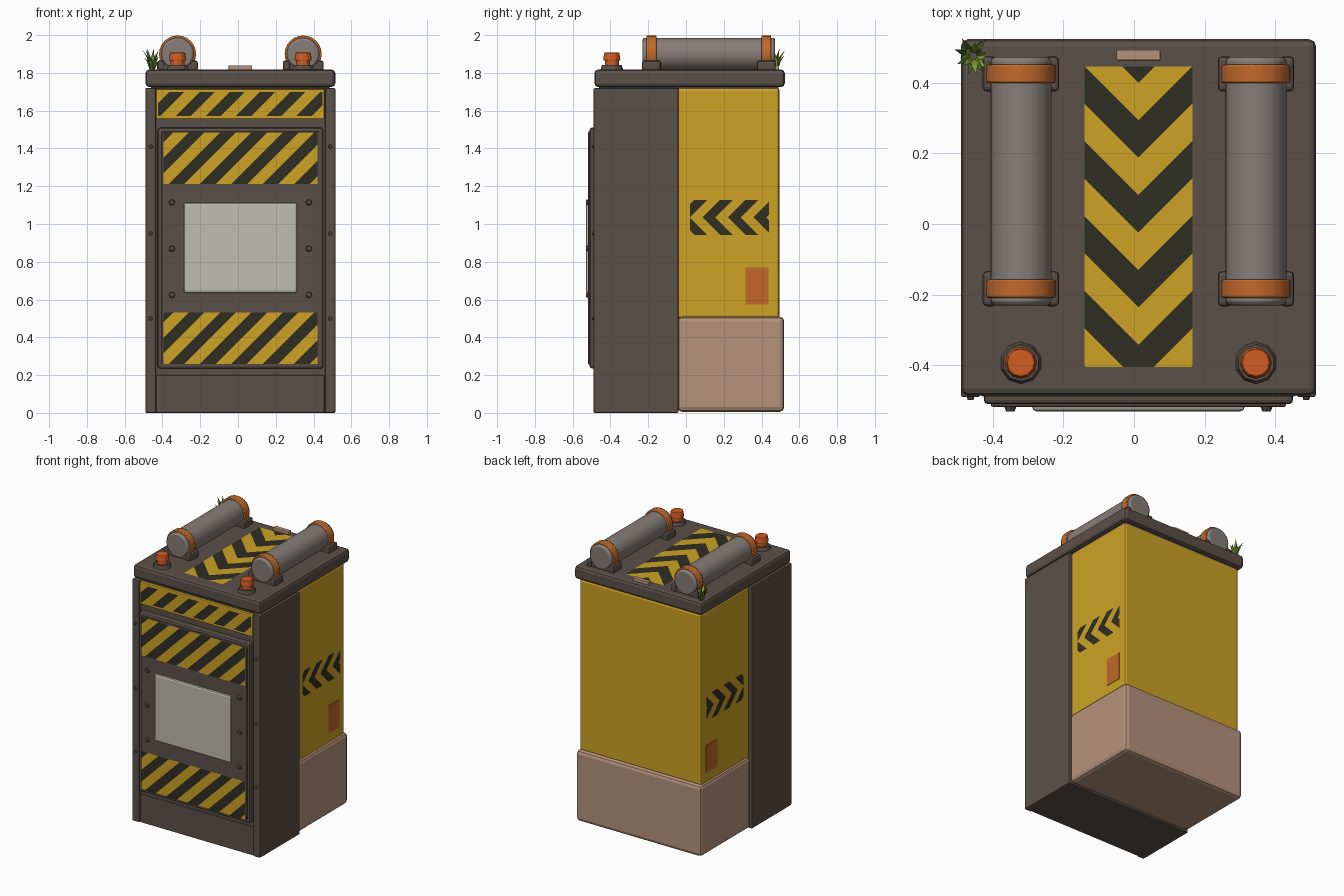
import bpy, bmesh, math, random
from mathutils import Vector, Matrix

if "Cube" in bpy.data.objects:
    bpy.data.objects.remove(bpy.data.objects["Cube"], do_unlink=True)

CX = 0.0125  # centre line of the cabinet
X, Y, Z = Vector((1, 0, 0)), Vector((0, 1, 0)), Vector((0, 0, 1))


def material(name, *rgb):
    lin = [((c / 255 + 0.055) / 1.055) ** 2.4 for c in rgb] + [1]
    m = bpy.data.materials.new(name)
    m.use_nodes = True
    m.diffuse_color = lin
    bsdf = m.node_tree.nodes["Principled BSDF"]
    bsdf.inputs["Base Color"].default_value = lin
    bsdf.inputs["Roughness"].default_value = 0.7
    return m


charcoal = material("charcoal metal", 92, 80, 73)
mustard = material("mustard paint", 205, 162, 36)
black = material("stripe black", 47, 46, 36)
beige = material("beige panel", 182, 146, 122)
grey = material("tank grey", 134, 125, 120)
copper = material("copper band", 194, 105, 42)
orange = material("beacon orange", 208, 92, 34)
pale = material("pale window", 192, 188, 178)
leaf = material("leaf green", 140, 170, 50)
dark_leaf = material("dark leaf green", 70, 98, 35)


def finish(bm, name, *mats, bevel=0, segments=2):
    mesh = bpy.data.meshes.new(name)
    bm.to_mesh(mesh)
    bm.free()
    ob = bpy.data.objects.new(name, mesh)
    bpy.context.collection.objects.link(ob)
    for m in mats:
        mesh.materials.append(m)
    if bevel:
        mod = ob.modifiers.new("edge", "BEVEL")
        mod.width, mod.segments, mod.limit_method = bevel, segments, "ANGLE"
    return ob


def smooth(ob):
    bpy.ops.object.select_all(action="DESELECT")
    ob.select_set(True)
    bpy.context.view_layer.objects.active = ob
    bpy.ops.object.shade_smooth_by_angle(angle=math.radians(40))


def box(name, xs, ys, zs, mat, bevel=0.0, segments=2):
    bm = bmesh.new()
    lo, hi = map(Vector, zip(xs, ys, zs))
    size = Matrix.Diagonal((*(hi - lo), 1))
    bmesh.ops.create_cube(bm, size=1, matrix=Matrix.Translation((lo + hi) / 2) @ size)
    return finish(bm, name, mat, bevel=bevel, segments=segments)


def rod(name, start, end, r1, mat, r2=None, sides=32, bevel=0.0):
    bm = bmesh.new()
    a, b = Vector(start), Vector(end)
    rot = (b - a).to_track_quat("Z", "Y").to_matrix().to_4x4()
    bmesh.ops.create_cone(bm, cap_ends=True, segments=sides, radius1=r1,
                          radius2=r1 if r2 is None else r2, depth=(b - a).length,
                          matrix=Matrix.Translation((a + b) / 2) @ rot)
    ob = finish(bm, name, mat, bevel=bevel)
    if sides > 12:
        smooth(ob)
    return ob


def striped(name, centre, u, v, w, h, halves, start, width):
    """Thin striped plate: each half is cut across its own stripe direction."""
    bm = bmesh.new()
    corners = [(-w, -h), (w, -h), (w, h), (-w, h)]
    bm.faces.new([bm.verts.new((a / 2, b / 2, 0)) for a, b in corners])
    if len(halves) > 1:
        bmesh.ops.bisect_plane(bm, geom=bm.verts[:] + bm.edges[:] + bm.faces[:],
                               plane_co=(0, 0, 0), plane_no=halves[0][1])
    for d, side in halves:
        d, side = Vector((*d, 0)), Vector(side)

        def mine():
            return [f for f in bm.faces if f.calc_center_median().dot(side) > -1e-6]
        for k in range(-20, 21):
            at = d * (start + k * width) / d.length_squared
            faces = mine()
            edges = list({e for f in faces for e in f.edges})
            verts = list({p for f in faces for p in f.verts})
            bmesh.ops.bisect_plane(bm, geom=verts + edges + faces, plane_co=at, plane_no=d)
        for f in mine():
            band = math.floor((f.calc_center_median().dot(d) - start) / width)
            f.material_index = 1 - band % 2
    n = u.cross(v)
    out = n if n.dot(Vector(centre) - Z) > 0 or n.z > 0 else -n
    if n.dot(out) < 0:
        bmesh.ops.reverse_faces(bm, faces=bm.faces[:])
    place = Matrix((u, v, out)).transposed().to_4x4()
    place.translation = centre
    bm.transform(place)
    return finish(bm, name, mustard, black)


# Cabinet: front housing, rear tank and plinth, lid
box("front_housing", (-0.49, 0.515), (-0.47, -0.04), (0, 1.72), charcoal, 0.006)
box("rear_tank", (-0.465, 0.49), (-0.06, 0.495), (0.5, 1.72), mustard, 0.015)
box("rear_plinth", (-0.48, 0.505), (-0.045, 0.52), (0.005, 0.51), beige, 0.025)
box("lid", (-0.49, 0.515), (-0.485, 0.523), (1.725, 1.818), charcoal, 0.02)
box("lid_neck", (-0.46, 0.485), (-0.46, 0.49), (1.7, 1.74), charcoal)

# Front face: posts, kick panel, drawer, door and window
for side, x in (("right", -0.4625), ("left", 0.4875)):
    box(f"{side}_post", (x - 0.0275, x + 0.0275), (-0.49, -0.4), (0, 1.72), charcoal, 0.008)
    for z in (0.5, 0.95, 1.41):
        rod("post_bolt", (x, -0.485, z), (x, -0.498, z), 0.012, charcoal, 0.008, 8)
box("kick_panel", (-0.433, 0.458), (-0.482, -0.46), (0, 0.2), charcoal, 0.006)
box("drawer", (-0.433, 0.458), (-0.488, -0.46), (1.555, 1.715), mustard, 0.006)
box("door", (-0.425, 0.45), (-0.51, -0.45), (0.235, 1.51), charcoal, 0.012)
box("door_panel", (-0.405, 0.43), (-0.518, -0.5), (0.255, 1.49), charcoal, 0.006)
box("window", (-0.288, 0.313), (-0.53, -0.5), (0.635, 1.112), pale, 0.012)
for x in (-0.35, 0.375):
    for z in (0.625, 0.87, 1.115):
        rod("door_bolt", (x, -0.515, z), (x, -0.53, z), 0.018, charcoal, 0.012, 8)

# Hazard stripes on the front
slant = [((1, -1), (0, 0, 0))]
striped("drawer_stripes", (CX, -0.4905, 1.635), X, Z, 0.87, 0.125, slant, 0.04, 0.08)
for name, z in (("upper_door_stripes", 1.3475), ("lower_door_stripes", 0.395)):
    striped(name, (CX, -0.5205, z), X, Z, 0.815, 0.272, slant, -0.41, 0.083)

# Chevrons on the lid and both sides, with a rust coloured tag on each side
lid_halves = [((-s, 1), (s, 0, 0)) for s in (1, -1)]
striped("lid_chevrons", (CX, 0.02, 1.822), X, Y, 0.305, 0.85, lid_halves, 0.38, 0.106)
side_halves = [((1, -s), (0, s, 0)) for s in (1, -1)]
for s in (1, -1):
    x = CX + s * 0.4775
    striped("side_chevrons", (x + s * 0.003, 0.23, 1.035), Y, Z, 0.42, 0.185,
            side_halves, -0.143, 0.0675)
    box("side_tag", (x - 0.003, x + 0.003), (0.315, 0.437), (0.575, 0.77), copper)

# Lid fittings: label, gas cylinders with straps and cradles, beacons
box("lid_label", (-0.05, 0.075), (0.463, 0.493), (1.81, 1.84), beige, 0.004)
for x in (-0.32, 0.345):
    rod("gas_cylinder", (x, -0.23, 1.9), (x, 0.472, 1.9), 0.086, grey, bevel=0.012)
    for y, back in ((-0.183, 0), (0.425, 0)):
        rod("strap", (x, y - 0.026, 1.9), (x, y + 0.026, 1.9), 0.098, copper, sides=24, bevel=0.005)
        box("cradle", (x - 0.085, x + 0.085), (y - 0.045, y + 0.045), (1.81, 1.85), charcoal, 0.01)
        for s in (-1, 1):
            cheek = sorted((x + s * 0.068, x + s * 0.108))
            box("cradle_cheek", cheek, (y - 0.05, y + 0.05), (1.81, 1.865), charcoal, 0.012)
    rod("beacon_base", (x, -0.393, 1.81), (x, -0.393, 1.842), 0.062, charcoal, 0.052, 10)
    rod("beacon_stem", (x, -0.393, 1.84), (x, -0.393, 1.875), 0.037, orange, sides=12)
    rod("beacon_cap", (x, -0.393, 1.865), (x, -0.393, 1.908), 0.046, orange, 0.04, 12, 0.006)

# Grass tuft on the rear corner: flat bent blades
random.seed(4)
bm = bmesh.new()
for i in range(16):
    angle = i * math.tau / 16 + random.uniform(-0.2, 0.2)
    out = Vector((math.cos(angle), math.sin(angle), 0))
    across = Vector((-out.y, out.x, 0)) * 0.009
    root = Vector((-0.455, 0.475, 1.815)) + out * 0.01
    reach, height = random.uniform(0.025, 0.055), random.uniform(0.06, 0.12)
    bend = root + out * reach * 0.35 + Z * height * 0.6
    tip = root + out * reach + Z * height
    a, b, c, d, e = [bm.verts.new(p) for p in
                     (root - across, root + across, bend + across, bend - across, tip)]
    for f in (bm.faces.new((a, b, c, d)), bm.faces.new((d, c, e))):
        f.material_index = i % 2
finish(bm, "grass_tuft", leaf, dark_leaf)
